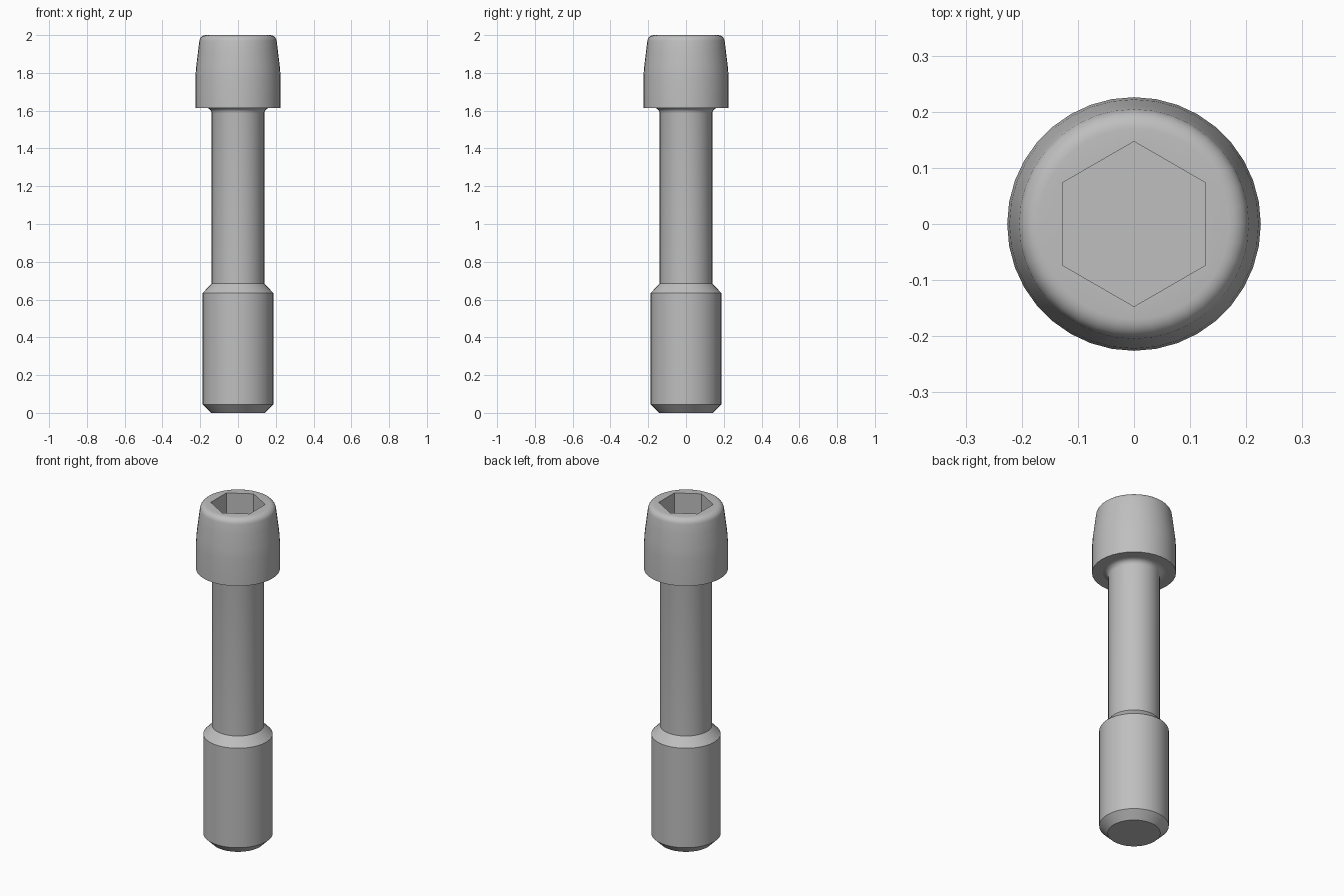
import bpy
import bmesh
from math import cos, sin, pi, radians

SEGMENTS = 36
HEX_CORNER = 0.147

cube = bpy.data.objects.get("Cube")
if cube:
    bpy.data.objects.remove(cube, do_unlink=True)

steel = bpy.data.materials.new("plain grey steel")
steel.use_nodes = True
grey = (0.52, 0.52, 0.52, 1)
steel.diffuse_color = grey
steel.node_tree.nodes["Principled BSDF"].inputs["Base Color"].default_value = grey


def circle(r, z):
    angles = [2 * pi * i / SEGMENTS for i in range(SEGMENTS)]
    return [(r * cos(a), r * sin(a), z) for a in angles]


def hexagon(corner, z):
    """Hexagon with corners at front and back, sampled at the circle's angles."""
    points = []
    for i in range(SEGMENTS):
        a = 2 * pi * i / SEGMENTS
        off = (a + pi / 6) % (pi / 3) - pi / 6
        r = corner * cos(pi / 6) / cos(off)
        points.append((r * cos(a), r * sin(a), z))
    return points


def arc(cr, cz, radius, start, end, steps=5):
    """Profile points (r, z) along a fillet."""
    angles = [radians(start + (end - start) * i / steps) for i in range(steps + 1)]
    return [(cr + radius * cos(a), cz + radius * sin(a)) for a in angles]


def skin(name, rings, cap_first=False, cap_last=False):
    """Join successive rings with quads, optionally closing the ends."""
    bm = bmesh.new()
    loops = [[bm.verts.new(p) for p in ring] for ring in rings]
    for low, high in zip(loops, loops[1:]):
        for i in range(SEGMENTS):
            j = (i + 1) % SEGMENTS
            bm.faces.new((low[i], low[j], high[j], high[i]))
    if cap_first:
        bm.faces.new(loops[0][::-1])
    if cap_last:
        bm.faces.new(loops[-1])
    mesh = bpy.data.meshes.new(name)
    bm.to_mesh(mesh)
    bm.free()
    mesh.materials.append(steel)
    obj = bpy.data.objects.new(name, mesh)
    bpy.context.collection.objects.link(obj)
    bpy.ops.object.select_all(action="DESELECT")
    obj.select_set(True)
    bpy.context.view_layer.objects.active = obj
    bpy.ops.object.shade_smooth_by_angle(angle=radians(30))


# Thick lower end with chamfers
end_profile = [(0.142, 0), (0.187, 0.045), (0.187, 0.635), (0.139, 0.685)]
skin("lower_end", [circle(r, z) for r, z in end_profile], cap_first=True)

# Slim shank with a fillet under the head
shank_profile = [(0.139, 0.685)] + arc(0.169, 1.585, 0.03, 180, 90)
skin("shank", [circle(r, z) for r, z in shank_profile])

# Tapered head with a rounded rim and a hexagonal socket
head_profile = [(0.169, 1.615), (0.226, 1.615), (0.226, 1.77),
                (0.222, 1.83), (0.212, 1.91)]
head_profile += arc(0.17, 1.965, 0.035, 8, 90)
head_rings = [circle(r, z) for r, z in head_profile]
head_rings += [hexagon(HEX_CORNER, 2.0), hexagon(HEX_CORNER, 1.8)]
skin("socket_head", head_rings, cap_last=True)
